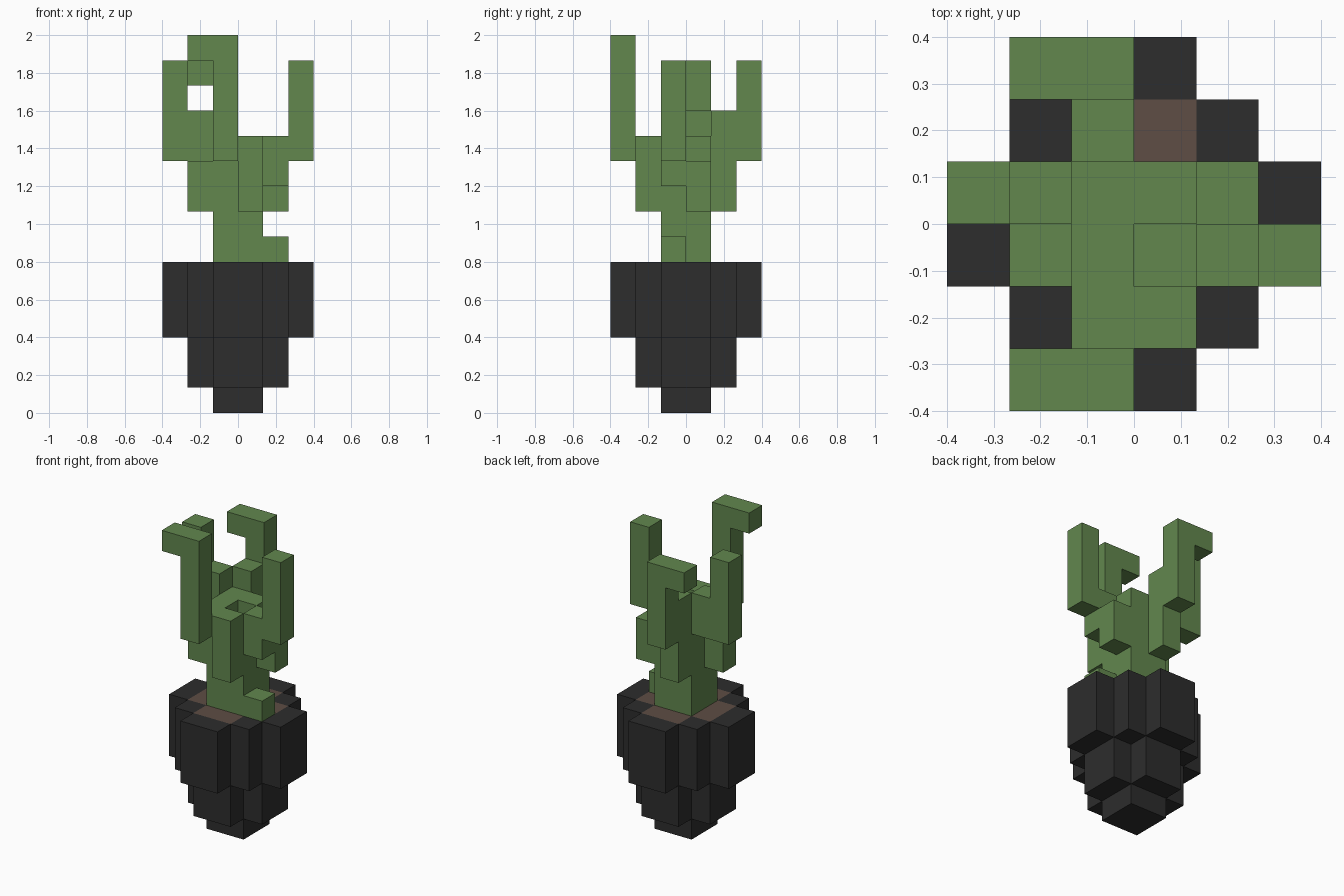
import bpy
import bmesh
from mathutils import Vector

cube = bpy.data.objects.get("Cube")
if cube:
    bpy.data.objects.remove(cube, do_unlink=True)

U = 2 / 15  # edge length of one block


def material(name, rgb):
    m = bpy.data.materials.new(name)
    m.use_nodes = True
    m.diffuse_color = (*rgb, 1)
    m.node_tree.nodes["Principled BSDF"].inputs["Base Color"].default_value = (*rgb, 1)
    return m


GREEN = material("cactus_green", (0.122, 0.242, 0.076))
BLACK = material("pot_black", (0.026, 0.026, 0.026))
BROWN = material("soil_brown", (0.112, 0.074, 0.058))


def box(x, y, z):
    """Block cells of a box; each range is (first, last) inclusive."""
    return {(i, j, k) for i in range(x[0], x[1] + 1)
            for j in range(y[0], y[1] + 1) for k in range(z[0], z[1] + 1)}


def plus(a, b, z):
    """Square from a to b without its four corner columns."""
    return box((a, b), (a + 1, b - 1), z) | box((a + 1, b - 1), (a, b), z)


def blocks(name, cells, mat):
    """One joined mesh with only the outer faces of the cells."""
    bm = bmesh.new()
    for c in cells:
        for axis in range(3):
            for side in (0, 1):
                n = list(c)
                n[axis] += 2 * side - 1
                if tuple(n) in cells:
                    continue
                corners = []
                for a, b in ((0, 0), (1, 0), (1, 1), (0, 1)):
                    p = Vector(c)
                    p[axis] += side
                    p[(axis + 1) % 3] += a
                    p[(axis + 2) % 3] += b
                    corners.append(bm.verts.new((p - Vector((3, 3, 0))) * U))
                bm.faces.new(corners if side else corners[::-1])
    bmesh.ops.remove_doubles(bm, verts=bm.verts, dist=1e-4)
    mesh = bpy.data.meshes.new(name)
    bm.to_mesh(mesh)
    bm.free()
    mesh.materials.append(mat)
    ob = bpy.data.objects.new(name, mesh)
    bpy.context.collection.objects.link(ob)
    return ob


# Pot: stepped foot, bowl and wide rim around the soil
soil = plus(1, 4, (5, 5))
rim = (box((0, 5), (2, 3), (3, 5)) | box((2, 3), (0, 5), (3, 5))
       | box((1, 4), (1, 4), (3, 5)))
blocks("pot_foot", box((2, 3), (2, 3), (0, 0)), BLACK)
blocks("pot_bowl", plus(1, 4, (1, 2)), BLACK)
blocks("pot_rim", rim - soil, BLACK)
blocks("soil", soil, BROWN)

# Trunk with a notch in its top and a small bud at the base
trunk = box((2, 3), (2, 3), (6, 10)) - {(3, 2, 10)}
blocks("trunk", trunk, GREEN)
blocks("base_bud", {(4, 2, 6)}, GREEN)

# Front arm, hooked at the tip
blocks("front_arm", box((3, 3), (1, 1), (8, 10)) | {(2, 1, 10)}
       | box((2, 2), (0, 0), (10, 14)) | {(1, 0, 14)}, GREEN)

# Back arm, hooked at the tip
blocks("back_arm", box((2, 2), (4, 4), (8, 11))
       | box((2, 2), (5, 5), (10, 13)) | {(1, 5, 13)}, GREEN)

# Left arm
blocks("left_arm", box((4, 4), (3, 3), (8, 9)) | box((4, 4), (2, 2), (9, 10))
       | box((5, 5), (2, 2), (10, 13)), GREEN)

# Right arm and the bump under it
blocks("right_arm", box((1, 1), (3, 3), (10, 11))
       | box((0, 0), (3, 3), (10, 13)), GREEN)
blocks("right_bump", box((1, 1), (2, 2), (8, 9)), GREEN)
